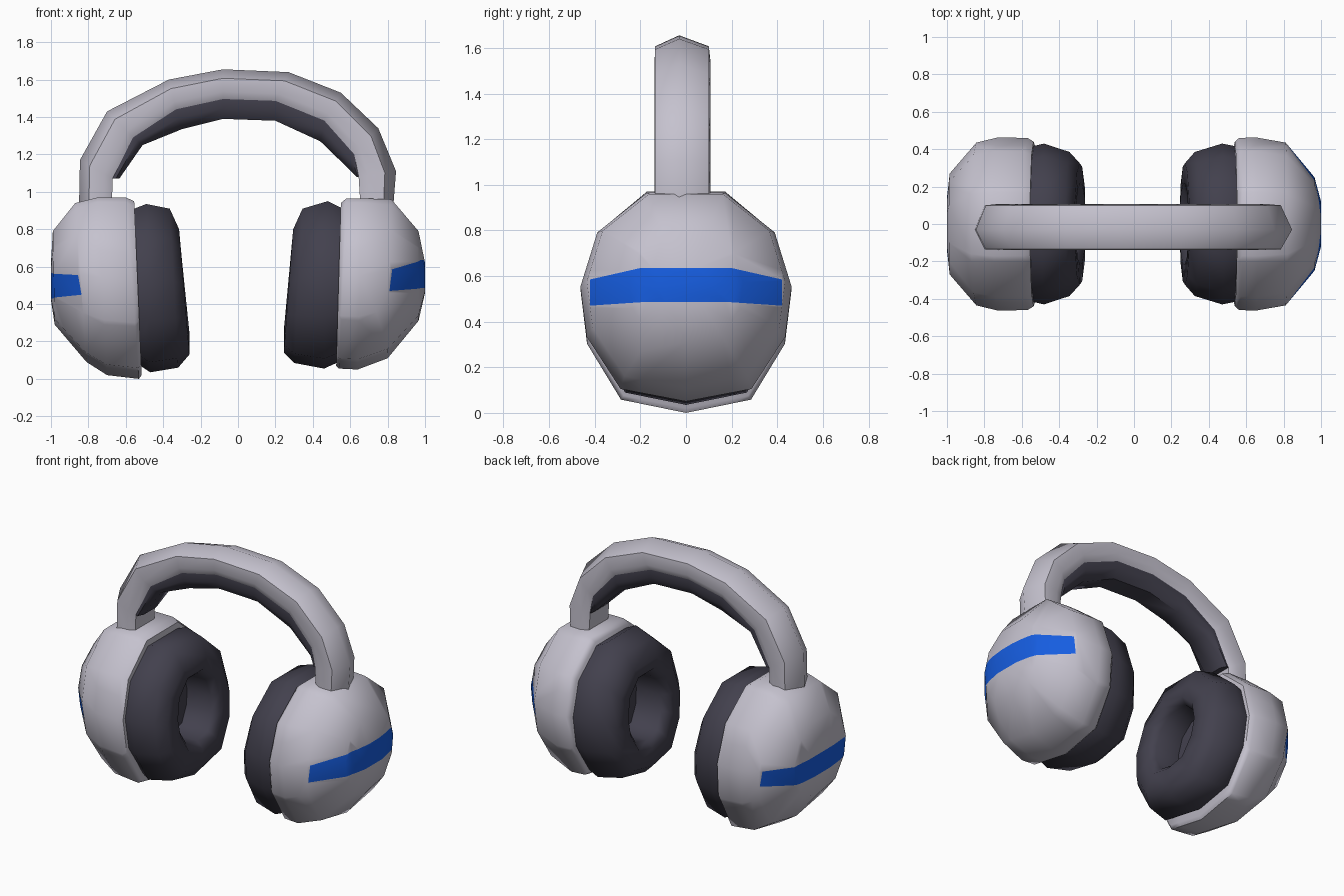
import bpy, bmesh
from mathutils import Vector

if "Cube" in bpy.data.objects:
    bpy.data.objects.remove(bpy.data.objects["Cube"])


def material(name, rgb):
    m = bpy.data.materials.new(name)
    m.diffuse_color = (*rgb, 1)
    m.use_nodes = True
    m.node_tree.nodes["Principled BSDF"].inputs["Base Color"].default_value = m.diffuse_color
    return m


SILVER = material("silver_grey", (0.56, 0.54, 0.62))
DARK = material("dark_grey", (0.055, 0.052, 0.075))
BLUE = material("bright_blue", (0.008, 0.11, 0.75))


def loft(rings):
    """Skin a list of equal-length point rings, closing both ends."""
    bm = bmesh.new()
    vs = [[bm.verts.new(p) for p in r] for r in rings]
    n = len(vs[0])
    for a, b in zip(vs, vs[1:]):
        for i in range(n):
            j = (i + 1) % n
            bm.faces.new((a[i], a[j], b[j], b[i]))
    bm.faces.new(vs[0])
    bm.faces.new(vs[-1])
    bmesh.ops.recalc_face_normals(bm, faces=bm.faces)
    return bm


def finish(bm, name, mats, angle):
    me = bpy.data.meshes.new(name)
    bm.to_mesh(me)
    bm.free()
    for m in mats:
        me.materials.append(m)
    ob = bpy.data.objects.new(name, me)
    bpy.context.collection.objects.link(ob)
    bpy.ops.object.select_all(action='DESELECT')
    ob.select_set(True)
    bpy.context.view_layer.objects.active = ob
    bpy.ops.object.shade_smooth_by_angle(angle=angle)
    return ob


# Faceted ear outline, y and height both in -1..1
HALF = [(0.37, 1), (0.84, 0.62), (1, 0.1), (0.94, -0.38), (0.62, -0.88)]
OUTLINE = HALF + [(0, -1)] + [(-y, t) for y, t in reversed(HALF)]


def ear_ring(side, xt, zt, xb, zb, ry):
    """Ring leaning from (xt, zt) at the top to (xb, zb) at the bottom."""
    pts = []
    for y, t in OUTLINE:
        k = (t + 1) / 2
        pts.append((side * (xb + (xt - xb) * k), y * ry, zb + (zt - zb) * k))
    return pts


def cut(bm, faces, co, no):
    geom = set(faces)
    for f in faces:
        geom.update(f.edges)
        geom.update(f.verts)
    bmesh.ops.bisect_plane(bm, geom=list(geom), plane_co=co, plane_no=no, dist=1e-5)


def paint_stripe(bm, low, high, low_end, high_end):
    """Cut a bent horizontal band into the outer face of a cup and paint it."""
    for y in (-0.42, -0.2, 0.2, 0.42):
        cut(bm, list(bm.faces), (0, y, 0), (0, 1, 0))
    spans = [(-0.42, -0.2, low_end, low, high_end, high),
             (-0.2, 0.2, low, low, high, high),
             (0.2, 0.42, low, low_end, high, high_end)]
    for y0, y1, l0, l1, h0, h1 in spans:
        def inside():
            return [f for f in bm.faces if abs(f.calc_center_median().x) > 0.72
                    and y0 < f.calc_center_median().y < y1]
        for z0, z1 in ((l0, l1), (h0, h1)):
            cut(bm, inside(), (0, y0, z0), (0, z0 - z1, y1 - y0))
        for f in inside():
            c = f.calc_center_median()
            k = (c.y - y0) / (y1 - y0)
            if l0 + (l1 - l0) * k < c.z < h0 + (h1 - h0) * k:
                f.material_index = 1


# Ear cups: rim to outer face
CUPS = {
    "right": (1, [(.55, .94, .525, .07, .44), (.58, .965, .54, .055, .46),
                  (.66, .965, .64, .05, .463), (.82, .96, .80, .11, .435),
                  (.965, .79, .965, .31, .25), (1.0, .62, 1.0, .46, .12)],
              (.485, .635, .47, .585)),
    "left": (-1, [(.555, .95, .515, .02, .44), (.60, .97, .53, 0, .46),
                  (.75, .97, .70, .02, .463), (.87, .94, .81, .09, .435),
                  (.99, .79, .98, .29, .27), (1.0, .62, 1.0, .42, .14)],
             (.43, .565, .45, .555)),
}
for label, (side, rings, stripe) in CUPS.items():
    bm = loft([ear_ring(side, *r) for r in rings])
    paint_stripe(bm, *stripe)
    finish(bm, label + "_ear_cup", [SILVER, BLUE], 0.9)

# Ear cushions: outer roll, then down into the ear opening
CUSHIONS = {
    "right": (1, [(.58, .90, .56, .10, .41), (.48, .95, .46, .055, .43),
                  (.345, .91, .30, .085, .385), (.295, .80, .245, .14, .325),
                  (.29, .745, .245, .26, .22), (.33, .71, .29, .30, .18),
                  (.50, .71, .48, .30, .18)]),
    "left": (-1, [(.58, .90, .55, .09, .41), (.49, .935, .47, .035, .43),
                  (.365, .91, .32, .06, .385), (.315, .80, .26, .13, .325),
                  (.31, .735, .26, .25, .22), (.35, .70, .30, .29, .18),
                  (.51, .70, .49, .29, .18)]),
}
for label, (side, rings) in CUSHIONS.items():
    bm = loft([ear_ring(side, *r) for r in rings])
    finish(bm, label + "_ear_cushion", [DARK], 1.05)

# Headband: outer and inner arcs in x, z
OUTER = [(-.85, .92), (-.845, 1.17), (-.70, 1.43), (-.37, 1.60), (-.08, 1.655),
         (.27, 1.64), (.55, 1.53), (.75, 1.34), (.845, 1.11), (.83, .92)]
INNER = [(-.675, .92), (-.67, 1.07), (-.56, 1.29), (-.33, 1.44), (-.08, 1.495),
         (.20, 1.485), (.46, 1.38), (.62, 1.20), (.645, 1.08), (.655, .92)]
PAD = [(-.635, 1.07), (-.51, 1.25), (-.30, 1.335), (-.08, 1.39),
       (.20, 1.38), (.44, 1.27), (.605, 1.11), (.635, 1.08)]


def arc_loft(outer, inner, section):
    rings = []
    for o, i in zip(outer, inner):
        o, i = Vector(o), Vector(i)
        pts = [(o.lerp(i, s), y) for y, s in section]
        rings.append([(p.x, y, p.y) for p, y in pts])
    return loft(rings)


BAND_SECTION = [(-.03, 0), (.10, .3), (.108, .75), (.085, 1),
                (-.115, 1), (-.138, .75), (-.135, .3)]
finish(arc_loft(OUTER, INNER, BAND_SECTION), "headband", [SILVER], 0.9)

# Padding under the headband
PAD_SECTION = [(.085, -.1), (.09, .45), (.05, 1), (-.08, 1), (-.12, .45), (-.115, -.1)]
finish(arc_loft(INNER[1:9], PAD, PAD_SECTION), "headband_pad", [DARK], 0.9)
